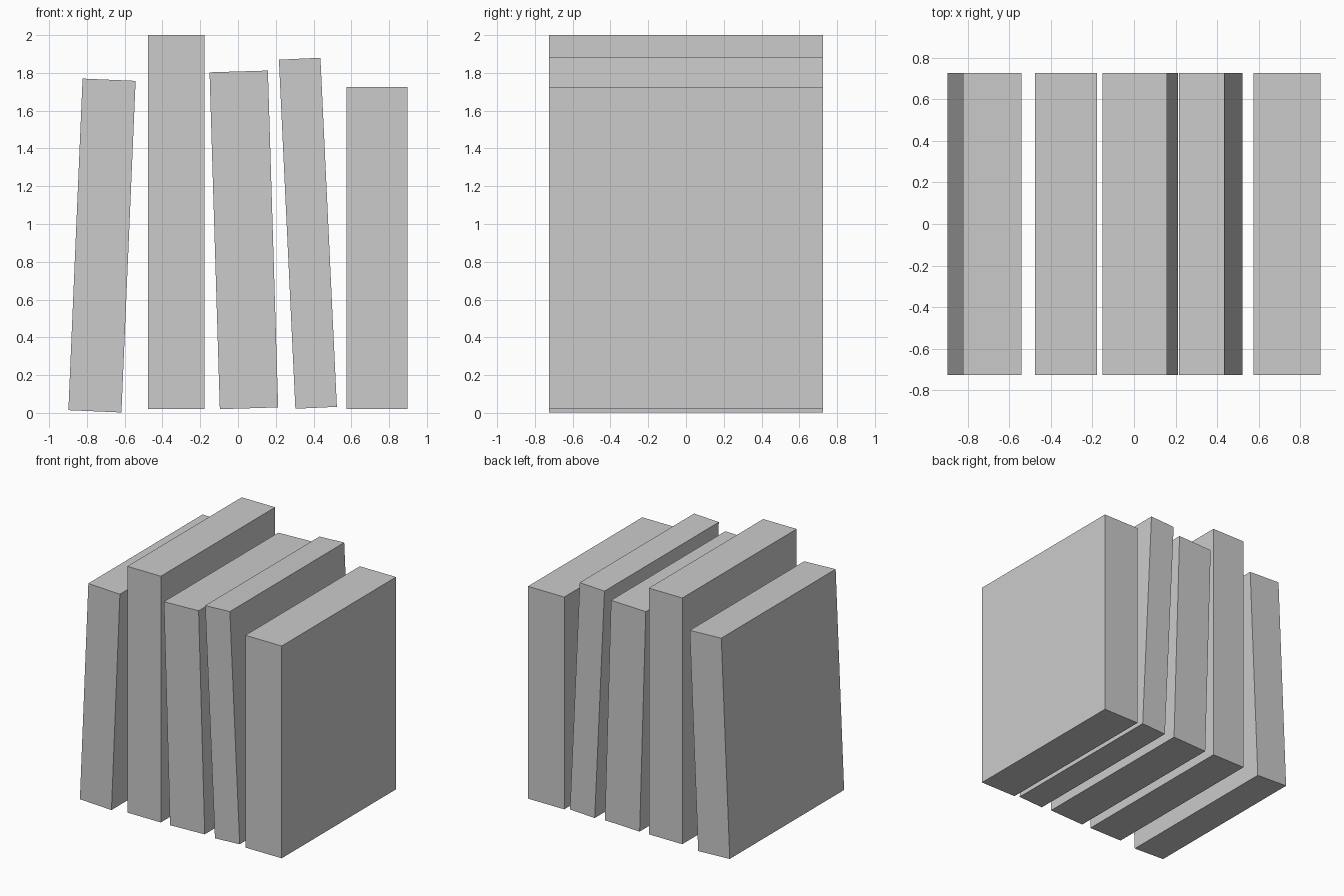
import bpy
from math import radians

if "Cube" in bpy.data.objects:
    bpy.data.objects.remove(bpy.data.objects["Cube"])

DEPTH = 1.453


def book(name, x, z, width, height, lean=0.0):
    """Flat-sided book centred at (x, 0, z), leaning sideways by some degrees."""
    bpy.ops.mesh.primitive_cube_add(size=1, location=(x, 0, z),
                                    rotation=(0, radians(lean), 0))
    ob = bpy.context.object
    ob.name = name
    ob.scale = (width, DEPTH, height)
    return ob


# Row of books from left to right: centre x, centre z, thickness, height, lean
books = [
    (-0.720, 0.886, 0.281, 1.757, 2.45),
    (-0.327, 1.010, 0.298, 1.980, 0.0),
    (0.031, 0.916, 0.309, 1.784, -1.75),
    (0.370, 0.951, 0.220, 1.850, -2.7),
    (0.736, 0.873, 0.323, 1.707, 0.0),
]
for i, spec in enumerate(books, 1):
    book(f"book_{i}", *spec)
